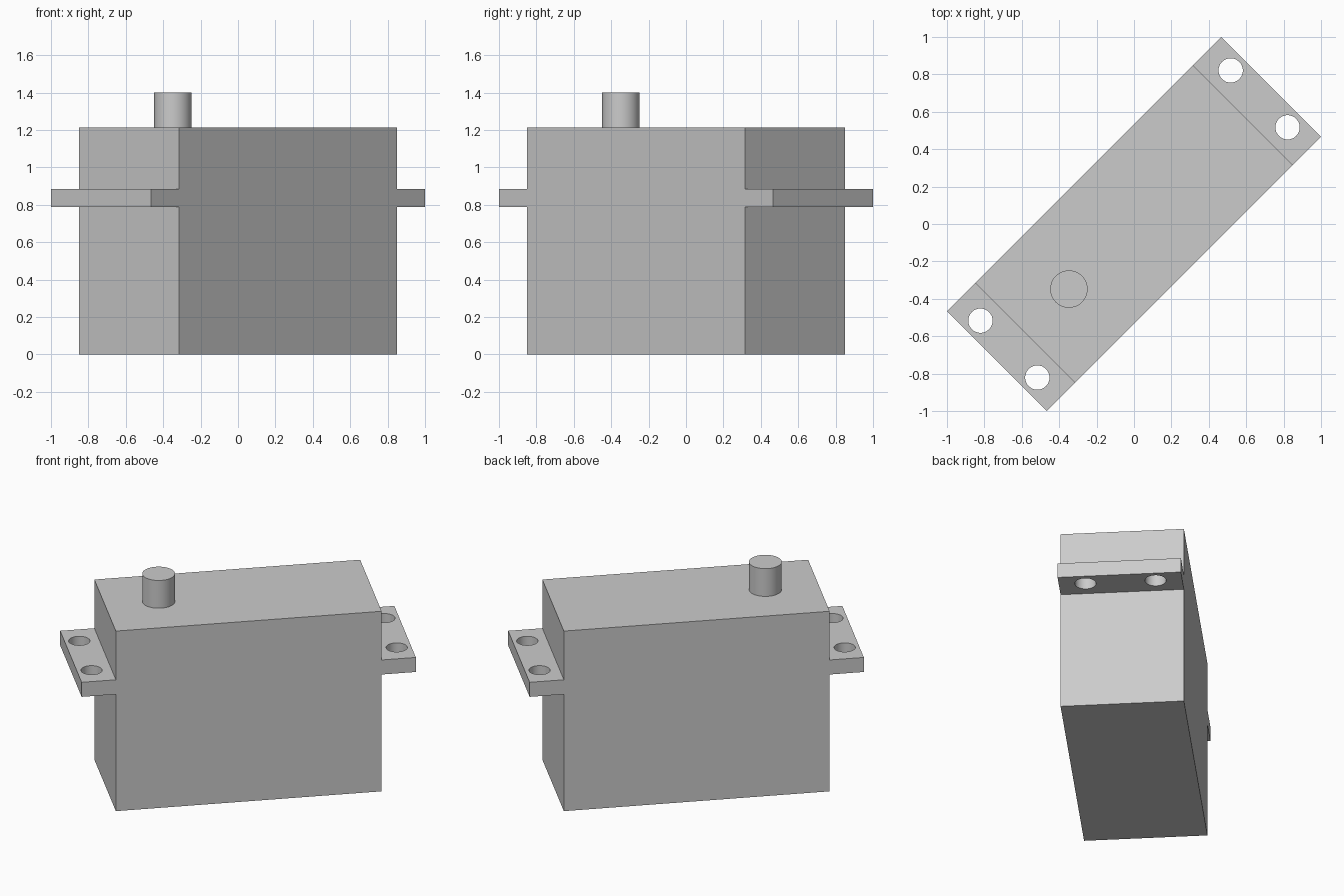
import bpy, bmesh, math
from mathutils import Matrix, Vector

if "Cube" in bpy.data.objects:
    bpy.data.objects.remove(bpy.data.objects["Cube"], do_unlink=True)

HALF_BODY, HALF_TABS, HALF_WIDTH = 0.824, 1.036, 0.378
TAB_LOW, TAB_HIGH, TOP, SHAFT_TOP = 0.787, 0.885, 1.213, 1.4
TURN = Matrix.Rotation(math.radians(45), 4, 'Z')

grey = bpy.data.materials.new("plain_grey")
grey.use_nodes = True
colour = (0.6, 0.6, 0.6, 1)
grey.diffuse_color = colour
grey.node_tree.nodes["Principled BSDF"].inputs["Base Color"].default_value = colour


def add_object(name, bm):
    bmesh.ops.recalc_face_normals(bm, faces=bm.faces)
    mesh = bpy.data.meshes.new(name)
    bm.to_mesh(mesh)
    bm.free()
    mesh.materials.append(grey)
    obj = bpy.data.objects.new(name, mesh)
    obj.matrix_world = TURN
    bpy.context.collection.objects.link(obj)
    return obj


def add_cylinder(bm, x, y, radius, low, high):
    bmesh.ops.create_cone(bm, cap_ends=True, segments=48, radius1=radius, radius2=radius,
                          depth=high - low, matrix=Matrix.Translation((x, y, (low + high) / 2)))


def smooth(obj):
    bpy.ops.object.select_all(action='DESELECT')
    obj.select_set(True)
    bpy.context.view_layer.objects.active = obj
    bpy.ops.object.shade_smooth_by_angle(angle=math.radians(30))


# Case and mounting tabs: one side profile, extruded across the width
half = [(HALF_BODY, 0), (HALF_BODY, TAB_LOW), (HALF_TABS, TAB_LOW),
        (HALF_TABS, TAB_HIGH), (HALF_BODY, TAB_HIGH), (HALF_BODY, TOP)]
profile = half + [(-x, z) for x, z in reversed(half)]
bm = bmesh.new()
side = bm.faces.new([bm.verts.new((x, -HALF_WIDTH, z)) for x, z in profile])
ext = bmesh.ops.extrude_face_region(bm, geom=[side])
moved = [v for v in ext["geom"] if isinstance(v, bmesh.types.BMVert)]
bmesh.ops.translate(bm, verts=moved, vec=Vector((0, 2 * HALF_WIDTH, 0)))
case = add_object("case_with_mounting_tabs", bm)

# Screw holes through the tabs
bm = bmesh.new()
for sx in (-1, 1):
    for sy in (-1, 1):
        add_cylinder(bm, sx * 0.946, sy * 0.215, 0.065, TAB_LOW - 0.1, TAB_HIGH + 0.1)
cutter = add_object("screw_hole_cutter", bm)
cut = case.modifiers.new("screw_holes", 'BOOLEAN')
cut.operation = 'DIFFERENCE'
cut.solver = 'EXACT'
cut.object = cutter
bpy.context.view_layer.objects.active = case
case.select_set(True)
bpy.ops.object.modifier_apply(modifier=cut.name)
bpy.data.objects.remove(cutter, do_unlink=True)
smooth(case)

# Output shaft on the top
bm = bmesh.new()
add_cylinder(bm, -0.492, 0, 0.1, TOP, SHAFT_TOP)
smooth(add_object("output_shaft", bm))
